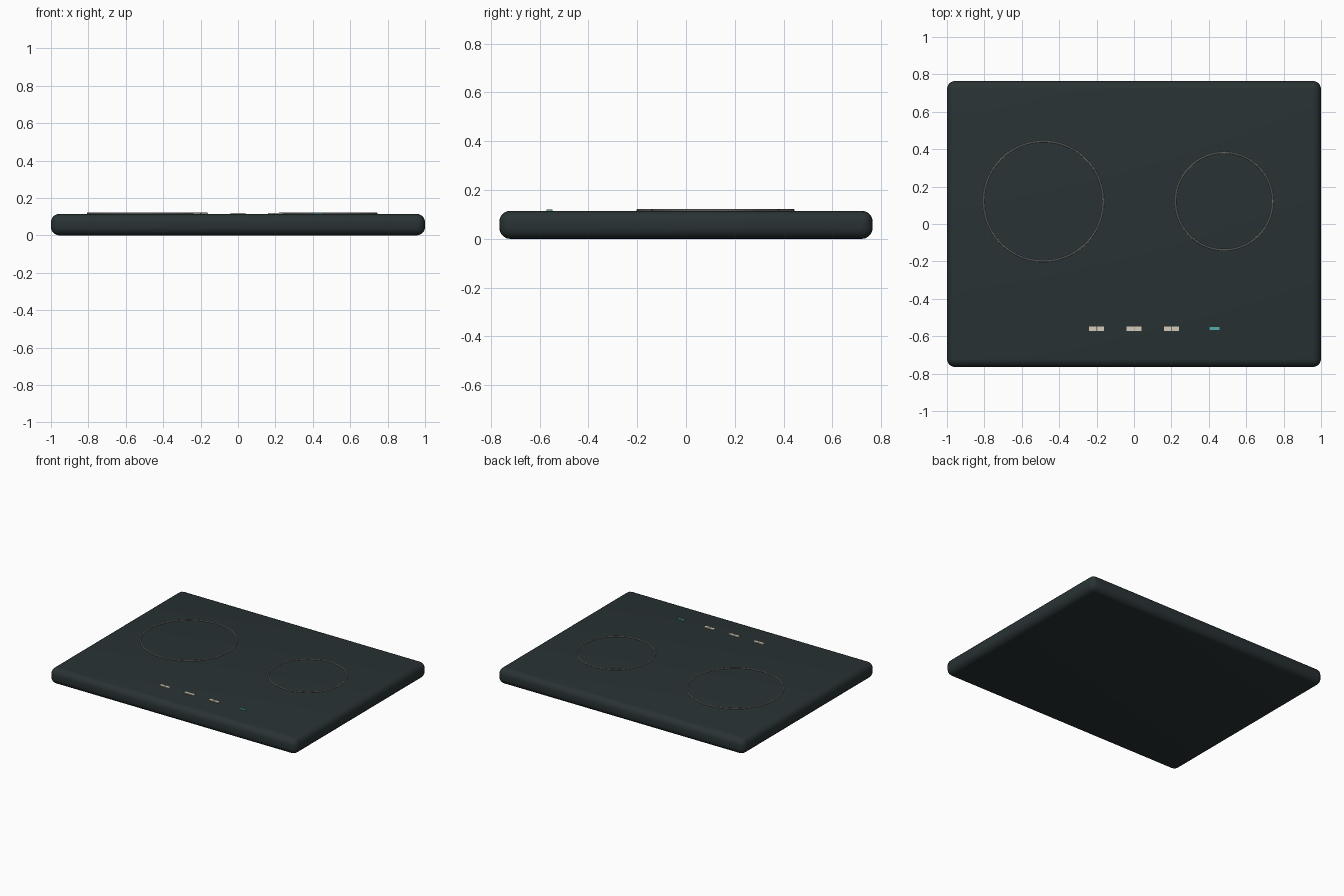
import bpy

if "Cube" in bpy.data.objects:
    bpy.data.objects.remove(bpy.data.objects["Cube"])

TOP = 0.115


def material(name, color):
    m = bpy.data.materials.new(name)
    m.diffuse_color = (*color, 1)
    m.use_nodes = True
    m.node_tree.nodes["Principled BSDF"].inputs["Base Color"].default_value = m.diffuse_color
    return m


glass = material("dark_glass", (0.022, 0.032, 0.034))
line = material("zone_line", (0.30, 0.31, 0.29))
cream = material("display_cream", (0.66, 0.60, 0.48))
teal = material("indicator_teal", (0.08, 0.42, 0.40))


def box(name, loc, size, mat):
    bpy.ops.mesh.primitive_cube_add(size=1, location=loc)
    o = bpy.context.object
    o.name = name
    o.scale = size
    bpy.ops.object.transform_apply(location=False, rotation=False, scale=True)
    o.data.materials.append(mat)
    return o


# rounded glass slab
slab = box("cooktop_slab", (0, 0, TOP / 2), (2.0, 1.53, TOP), glass)
bev = slab.modifiers.new("rounded_edges", 'BEVEL')
bev.width = 0.045
bev.segments = 5
bpy.ops.object.modifier_apply(modifier=bev.name)
bpy.ops.object.shade_smooth_by_angle()

# thin rings marking the cooking zones
for name, x, r in (("large_zone_ring", -0.484, 0.32), ("small_zone_ring", 0.482, 0.26)):
    bpy.ops.mesh.primitive_torus_add(location=(x, 0.121, TOP + 0.003), major_radius=r,
                                     minor_radius=0.004, major_segments=96, minor_segments=8)
    ring = bpy.context.object
    ring.name = name
    ring.data.materials.append(line)
    bpy.ops.object.shade_smooth_by_angle()

# touch control marks, each split in two halves
for i, x in enumerate((-0.2, 0.0, 0.2)):
    for side, s in (("left", -1), ("right", 1)):
        box(f"control_mark_{i + 1}_{side}", (x + s * 0.0205, -0.56, TOP + 0.001),
            (0.039, 0.025, 0.008), cream)

# power indicator
box("power_indicator", (0.43, -0.56, TOP + 0.001), (0.054, 0.016, 0.008), teal)
